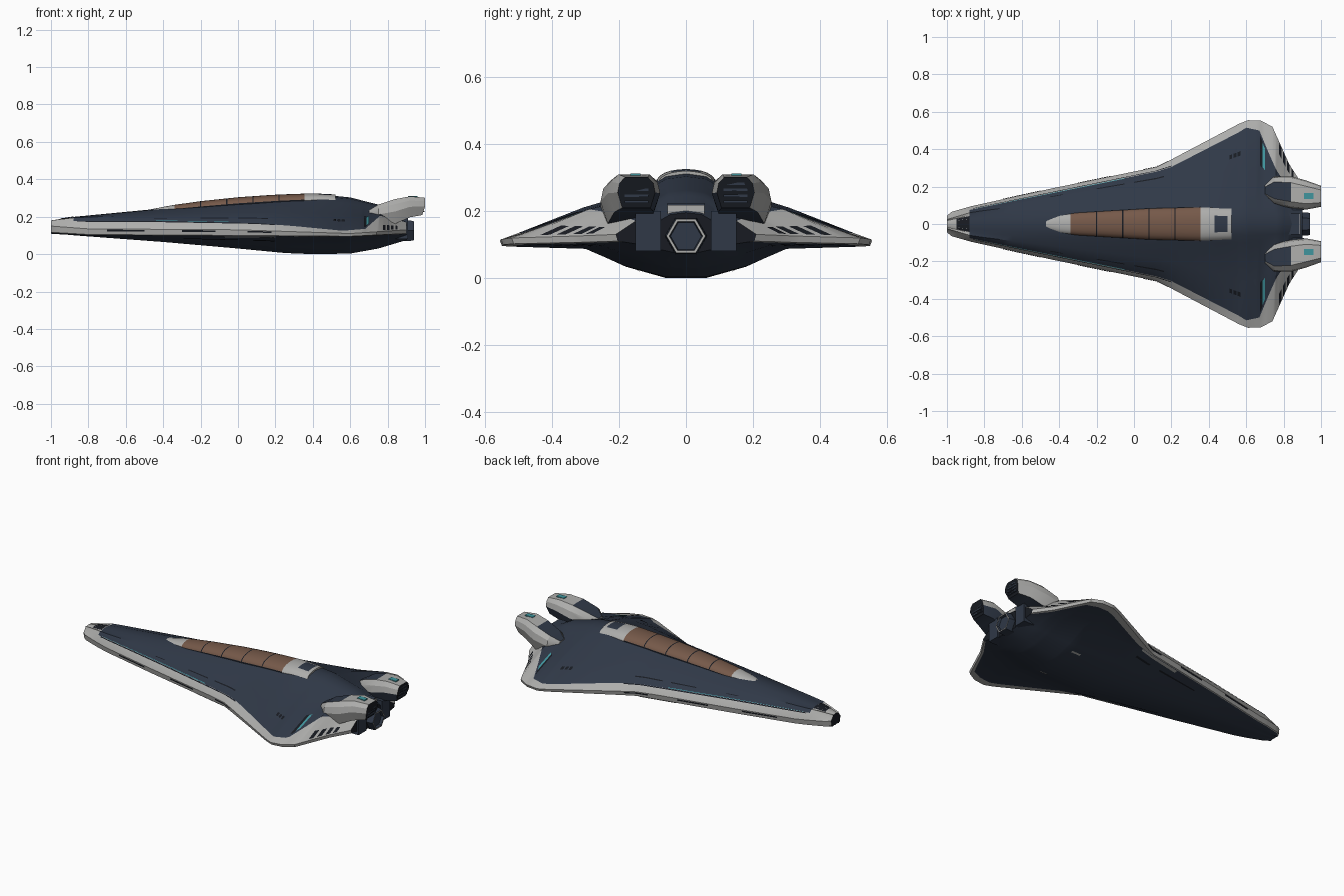
import bpy, bmesh, math
from mathutils import Vector

if "Cube" in bpy.data.objects:
    bpy.data.objects.remove(bpy.data.objects["Cube"])


def material(name, rgb):
    m = bpy.data.materials.new(name)
    m.diffuse_color = (*rgb, 1)
    m.use_nodes = True
    m.node_tree.nodes["Principled BSDF"].inputs["Base Color"].default_value = m.diffuse_color
    return m


MATS = [material("navy_hull", (.029, .040, .063)), material("light_grey_trim", (.42, .42, .41)),
        material("bronze_canopy", (.18, .10, .067)), material("near_black", (.009, .011, .016)),
        material("teal_light", (.05, .30, .34))]
NAVY, LIGHT, BRONZE, BLACK, TEAL = range(5)


def finish(name, bm, recalc=True):
    if recalc:
        bmesh.ops.recalc_face_normals(bm, faces=bm.faces)
    me = bpy.data.meshes.new(name)
    bm.to_mesh(me)
    bm.free()
    for m in MATS:
        me.materials.append(m)
    ob = bpy.data.objects.new(name, me)
    bpy.context.collection.objects.link(ob)
    return ob


def loft(name, rings, rule, cap0=NAVY, cap1=NAVY):
    """Skin closed rings; rule(strip, face centre) gives the colour."""
    bm = bmesh.new()
    vs = [[bm.verts.new(p) for p in r] for r in rings]
    n = len(rings[0])
    for a, b in zip(vs, vs[1:]):
        for k in range(n):
            f = bm.faces.new((a[k], a[(k + 1) % n], b[(k + 1) % n], b[k]))
            f.material_index = rule(k, f.calc_center_median())
    bm.faces.new(vs[0]).material_index = cap0
    bm.faces.new(vs[-1]).material_index = cap1
    return finish(name, bm)


def at(profile, x):
    for (x0, v0), (x1, v1) in zip(profile, profile[1:]):
        if x <= x1:
            return v0 + (v1 - v0) * max(0, (x - x0) / (x1 - x0))
    return profile[-1][1]


# Hull profiles along x: outline, dark edge, spine, keel and edge heights
OUTER = [(-1, .045), (-.975, .065), (-.87, .095), (-.44, .19), (.12, .305), (.2, .345),
         (.56, .535), (.61, .555), (.68, .552), (.74, .52), (.83, .32), (.9, .21)]
DARK = [(-1, .03), (-.88, .075), (.12, .28), (.2, .305), (.56, .49), (.6, .515), (.67, .50),
        (.72, .38), (.76, .29), (.82, .2), (.9, .15)]
TOP = [(-1, .18), (-.87, .2), (-.4, .245), (0, .283), (.3, .308), (.45, .318), (.6, .303), (.78, .257), (.9, .195)]
KEEL = [(-1, .112), (-.87, .1), (-.4, .065), (0, .03), (.25, .006), (.4, 0), (.6, .003), (.75, .03), (.9, .075)]
EDGE = [(-1, .165), (-.88, .178), (-.4, .175), (.1, .165), (.3, .15), (.56, .125), (.68, .135), (.76, .205), (.9, .17)]
RIM = [(-1, .012), (.1, .012), (.25, .04), (.7, .05), (.83, .03), (.9, .02)]
MID = [(-1, .15), (-.8, .135), (0, .13), (.3, .12), (.6, .11), (.9, .13)]
LOW = [(-1, .117), (-.8, .105), (0, .1), (.6, .095), (.9, .11)]
BELLY = [(-1, .03), (.1, .27), (.2, .3), (.6, .3), (.8, .25), (.9, .15)]
SPINE = [(-1, .02), (-.87, .05), (-.4, .07), (.2, .1), (.6, .1), (.9, .08)]
DROP = [(-1, .005), (-.4, .015), (0, .024), (.45, .035), (.9, .025)]


def half(x):
    yo, yd, zt, zk, ze, rim, zo, zl, yb, ys, d = (
        at(p, x) for p in (OUTER, DARK, TOP, KEEL, EDGE, RIM, MID, LOW, BELLY, SPINE, DROP))
    ys, yb = min(ys, yd * .6), min(yb, yo - rim - .006)
    return [(0, zt), (ys * .6, zt - d * .25), (ys, zt - d), ((ys + yd) / 2, (zt - d + ze) / 2 + .01),
            (yd, ze), (yo, zo), (yo - .006, zl), (yo - rim, zl - .002), (yb, zl - .008),
            (yb * .6, zk + .35 * (zl - zk)), (yb * .2, zk), (0, zk)]


def mirror_ring(x, h):
    return [(x, y, z) for y, z in h] + [(x, -y, z) for y, z in h[-2:0:-1]]


def hull_colour(k, c):
    k = k if k < 11 else 21 - k
    if k in (4, 5, 6) or (k < 4 and c.x < -.88):
        return LIGHT
    return NAVY


stations = sorted({round(x, 3) for p in (OUTER, DARK, TOP, KEEL, EDGE) for x, _ in p}
                  | {round(-1 + i * .05, 3) for i in range(39)})
loft("hull", [mirror_ring(x, half(x)) for x in stations], hull_colour, BLACK, BLACK)


# Thin plates that follow the hull surface, on both sides
def plate(name, x0, x1, strip, t0, t1, mat, off=.003):
    bm = bmesh.new()
    n = max(2, int((x1 - x0) / .02))
    for s in (1, -1):
        prev = None
        for i in range(n + 1):
            x = x0 + (x1 - x0) * i / n
            h = half(x)
            a, b = Vector(h[strip]), Vector(h[strip + 1])
            d = (b - a).normalized()
            nrm = Vector((-d.y, d.x)) * off
            pts = [a.lerp(b, t) + nrm for t in (t0, t1)]
            cur = [bm.verts.new((x, s * p.x, p.y)) for p in pts]
            if prev:
                q = (prev[0], cur[0], cur[1], prev[1])
                f = bm.faces.new(q if s < 0 else q[::-1])
                f.material_index = mat
            prev = cur
    return finish(name, bm, False)


plate("nose_panel", -.95, -.88, 0, 0, 1, BLACK)
plate("nose_panel_side", -.95, -.88, 1, 0, .8, BLACK)
plate("side_light_strip", -.85, -.05, 3, .94, .98, TEAL)
plate("side_shadow_groove", -.86, .2, 4, .02, .14, BLACK)
plate("wing_light_slit", .688, .70, 3, .15, .85, TEAL)
plate("wing_slit_groove", .675, .687, 3, .1, .9, BLACK)
for i, (a, b) in enumerate([(-.7, -.5), (-.3, -.12), (.05, .18)]):
    plate(f"edge_vent_{i}", a, b, 5, .1, .4, BLACK)
for i, (a, b) in enumerate([(-.45, -.38), (-.2, -.05), (.0, .16)]):
    plate(f"upper_slot_{i}", a, b, 3, .55, .62, BLACK)
for i in range(3):
    plate(f"wing_grille_{i}", .51 + i * .022, .525 + i * .022, 3, .34, .46, BLACK)
for i in range(4):
    plate(f"trailing_louvre_{i}", .775 + i * .022, .788 + i * .022, 4, .6, .95, BLACK)
for i, (a, b) in enumerate([(-.3, .0), (.08, .2)]):
    plate(f"belly_slot_{i}", a, b, 8, .3, .4, BLACK)
plate("belly_marking", .5, .56, 9, .3, .4, LIGHT)
plate("under_band", -.1, .2, 7, .05, .9, LIGHT)

# Canopy: rounded loft with light frame at both ends
WIDTH = [(-.47, .03), (-.4, .05), (-.3, .062), (.1, .086), (.36, .092), (.52, .085)]
CROWN = [(-.47, .239), (-.35, .262), (-.2, .283), (0, .304), (.2, .318), (.4, .325), (.52, .319)]
RIBS = [-.2, -.06, .08, .22]


def canopy_section(x):
    w, t = at(WIDTH, x), at(CROWN, x)
    base = at(TOP, x) - at(DROP, x) - .008
    pts = []
    for i in range(13):
        a = math.pi * (i / 12 - .5)
        pts.append((x, w * math.sin(a), base + (t - base) * math.cos(a) ** .7 if 0 < i < 12 else base))
    return pts


def canopy_colour(k, c):
    if c.x < -.34 or c.x > .355:
        return NAVY if .43 < c.x < .5 and abs(c.y) < .05 else LIGHT
    if k in (0, 11, 12):
        return BLACK
    return BLACK if any(abs(c.x - r) < .003 for r in RIBS) else BRONZE


xs = sorted({-.47, -.44, -.4, -.34, -.3, -.13, 0, .15, .3, .355, .4, .43, .5, .52}
            | {r + e for r in RIBS for e in (-.003, .003)})
loft("canopy", [canopy_section(x) for x in xs], canopy_colour, LIGHT, LIGHT)

# Twin rear nacelles: x, y, z, half width, half height
NACELLE = [(.70, .18, .215, .03, .02), (.75, .18, .212, .075, .053), (.84, .17, .228, .085, .066),
           (.92, .155, .253, .078, .056), (1.0, .148, .255, .056, .046)]
SHAPE = [(-.6, 1), (.6, 1), (.9, .6), (1, 0), (.75, -1), (-.75, -1), (-1, 0), (-.9, .6)]


def box(name, lo, hi, mat):
    bm = bmesh.new()
    bmesh.ops.create_cube(bm, size=1)
    for v in bm.verts:
        v.co = Vector([(l + h) / 2 + c * (h - l) for l, h, c in zip(lo, hi, v.co)])
    for f in bm.faces:
        f.material_index = mat
    return finish(name, bm)


for s, side in ((1, "left"), (-1, "right")):
    rings = [[(x - (.015 if x == 1 and v < 0 else 0), s * (y + u * w), z + v * h) for u, v in SHAPE]
             for x, y, z, w, h in NACELLE]
    loft(f"nacelle_{side}", rings,
         lambda k, c: NAVY if (k == 0 and c.x < .85) or k in (4, 5) else LIGHT, LIGHT, BLACK)
    # Exhaust slats
    for i in range(4):
        z = .224 + i * .018
        ys = sorted((s * .112, s * .184))
        box(f"nacelle_slat_{side}_{i}", (.97, ys[0], z), (.998, ys[1], z + .007), NAVY)
    # Small lamp on the nacelle top
    ys = sorted((s * .135, s * .165))
    box(f"nacelle_lamp_{side}", (.91, ys[0], .304), (.96, ys[1], .311), TEAL)
    # Pylon beside the central engine
    ys = sorted((s * .075, s * .15))
    box(f"engine_pylon_{side}", (.80, ys[0], .08), (.91, ys[1], .20), NAVY)

# Central hexagonal engine with grey rim and dark nozzle
hexa = lambda x, r: [(x, r * math.cos(i * math.pi / 3), .125 + r * math.sin(i * math.pi / 3)) for i in range(6)]
loft("central_engine", [hexa(.75, .045), hexa(.84, .065), hexa(.925, .062), hexa(.94, .058),
                        hexa(.94, .05), hexa(.925, .046)],
     lambda k, c: LIGHT if c.x > .936 else NAVY, NAVY, NAVY)
box("tail_bridge", (.80, -.055, .185), (.89, .055, .218), LIGHT)
box("tail_bridge_cover", (.78, -.055, .215), (.885, .055, .224), NAVY)

# Smooth shading with sharp creases kept
bpy.ops.object.select_all(action='SELECT')
bpy.context.view_layer.objects.active = bpy.data.objects["hull"]
bpy.ops.object.shade_smooth_by_angle(angle=math.radians(28))
